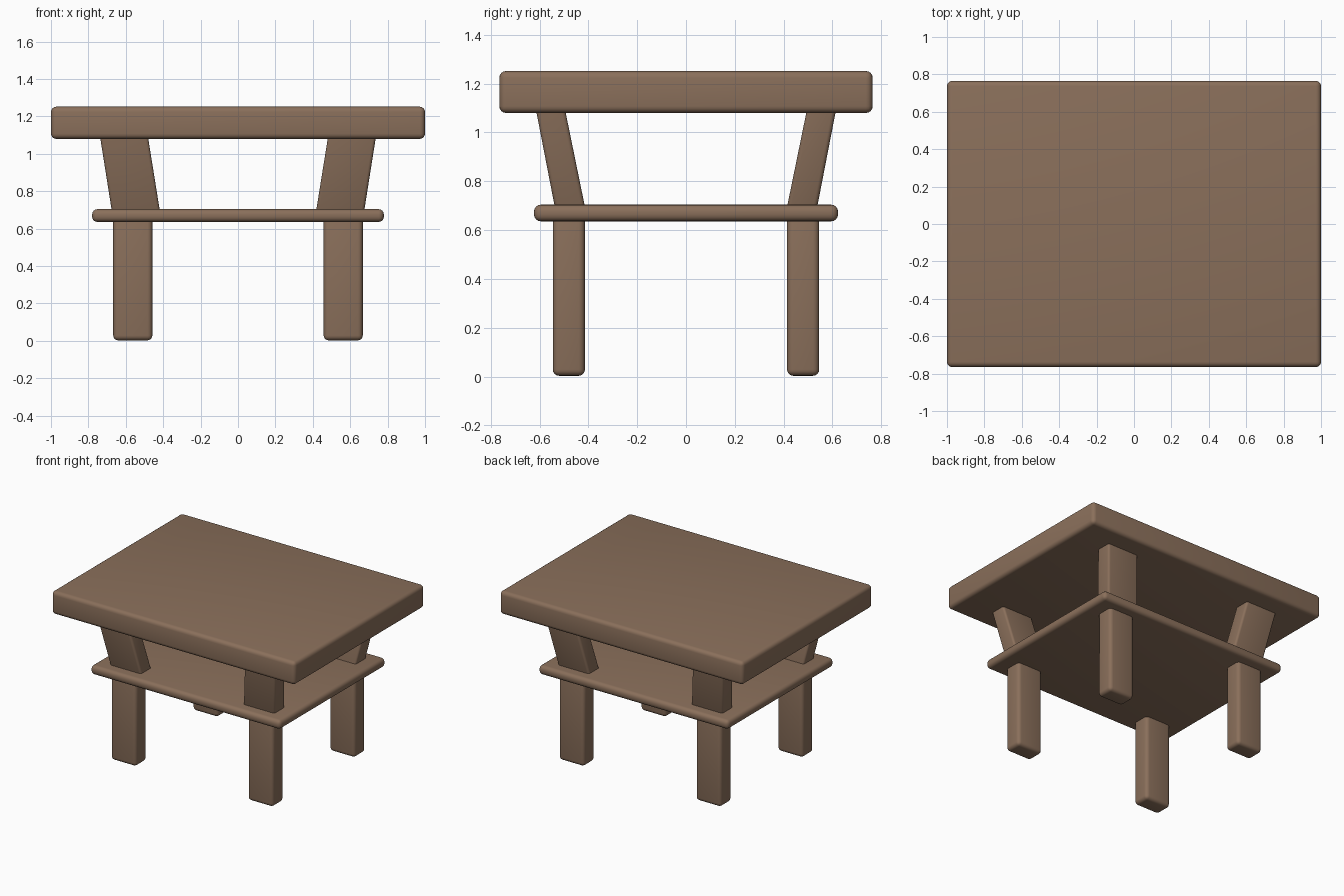
import bpy
import bmesh

if "Cube" in bpy.data.objects:
    bpy.data.objects.remove(bpy.data.objects["Cube"])

wood = bpy.data.materials.new("brown wood")
wood.diffuse_color = (0.255, 0.160, 0.104, 1.0)
wood.use_nodes = True
wood.node_tree.nodes["Principled BSDF"].inputs["Base Color"].default_value = wood.diffuse_color


def block(name, bottom, top, bevel):
    """Rounded block between two rectangles, each (x0, x1, y0, y1, z)."""
    bm = bmesh.new()
    rings = []
    for x0, x1, y0, y1, z in (bottom, top):
        rings.append([bm.verts.new(c) for c in
                      ((x0, y0, z), (x1, y0, z), (x1, y1, z), (x0, y1, z))])
    low, high = rings
    bm.faces.new(low[::-1])
    bm.faces.new(high)
    for i in range(4):
        j = (i + 1) % 4
        bm.faces.new((low[i], low[j], high[j], high[i]))
    bmesh.ops.recalc_face_normals(bm, faces=bm.faces[:])
    bmesh.ops.bevel(bm, geom=bm.edges[:], offset=bevel, segments=4,
                    profile=0.5, affect='EDGES', clamp_overlap=True)
    bmesh.ops.recalc_face_normals(bm, faces=bm.faces[:])
    mesh = bpy.data.meshes.new(name)
    bm.to_mesh(mesh)
    bm.free()
    mesh.materials.append(wood)
    obj = bpy.data.objects.new(name, mesh)
    bpy.context.collection.objects.link(obj)
    bpy.context.view_layer.objects.active = obj
    obj.select_set(True)
    bpy.ops.object.shade_smooth_by_angle(angle=0.6)
    obj.select_set(False)
    return obj


def slab(name, hx, hy, z0, z1, bevel):
    return block(name, (-hx, hx, -hy, hy, z0), (-hx, hx, -hy, hy, z1), bevel)


def span(side, a, b):
    return tuple(sorted((side * a, side * b)))


# Thick top and thin shelf
slab("table_top", 1.0, 0.765, 1.08, 1.252, 0.028)
slab("shelf", 0.78, 0.623, 0.636, 0.704, 0.028)

for sy, depth in ((-1, "front"), (1, "back")):
    for sx, side in ((-1, "left"), (1, "right")):
        # Straight leg below the shelf
        foot = (*span(sx, 0.458, 0.667), *span(sy, 0.414, 0.546))
        block(f"{depth}_{side}_leg", (*foot, 0.003), (*foot, 0.67), 0.026)
        # Support splayed outward between shelf and top, ends sunk into both
        block(f"{depth}_{side}_support",
              (*span(sx, 0.413, 0.670), *span(sy, 0.408, 0.532), 0.665),
              (*span(sx, 0.486, 0.742), *span(sy, 0.501, 0.620), 1.12), 0.016)
